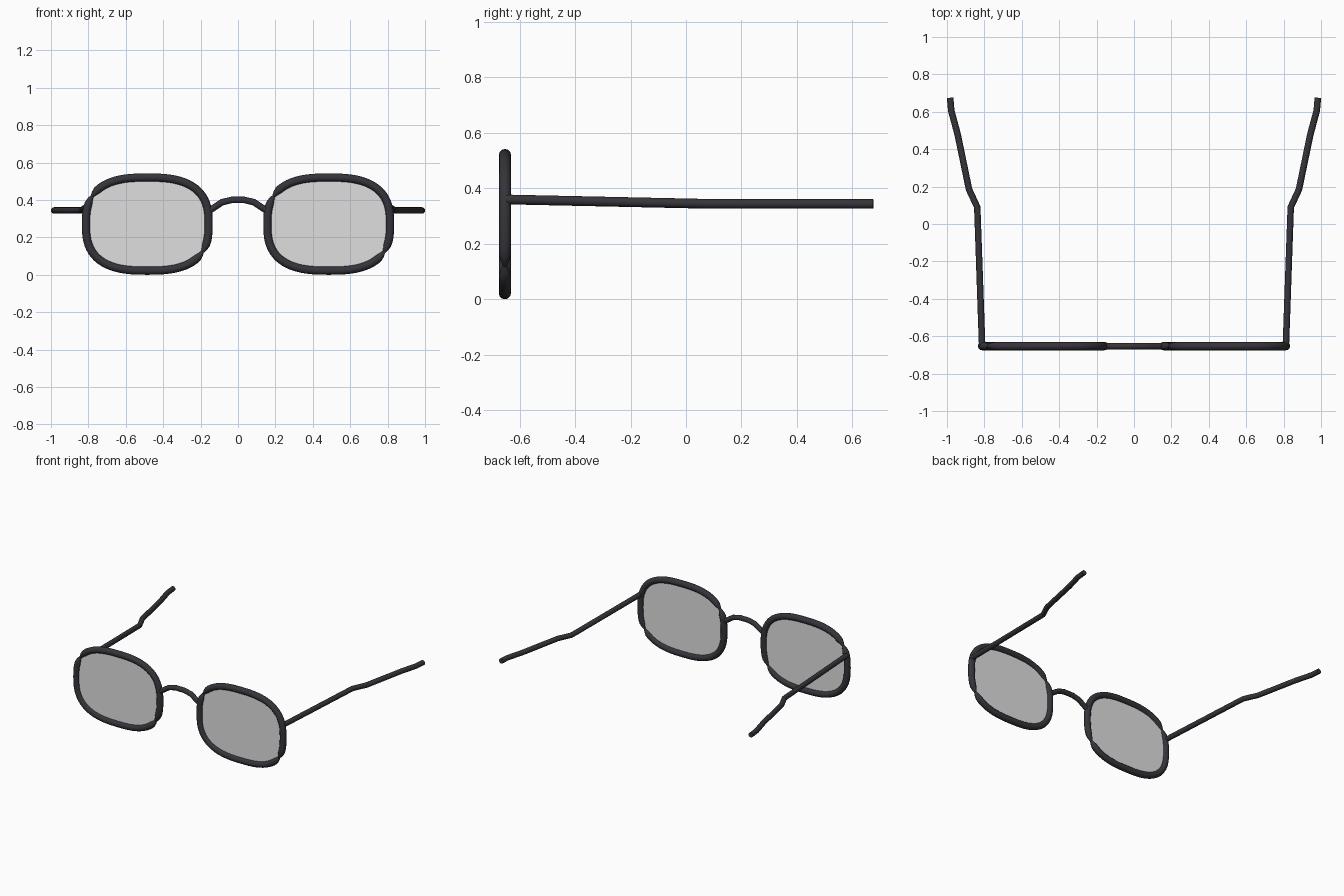
import bpy
import bmesh
from math import sin, cos, radians, copysign
from mathutils import Vector

cube = bpy.data.objects.get("Cube")
if cube:
    bpy.data.objects.remove(cube, do_unlink=True)

FRONT_Y = -0.653
LENS_X, LENS_Z = 0.485, 0.271
HALF_W, HALF_H = 0.328, 0.249
ROUND = 2 / 2.7


def make_material(name, rgb):
    mat = bpy.data.materials.new(name)
    mat.use_nodes = True
    mat.diffuse_color = (*rgb, 1)
    bsdf = mat.node_tree.nodes["Principled BSDF"]
    bsdf.inputs["Base Color"].default_value = (*rgb, 1)
    return mat


frame_mat = make_material("charcoal frame", (0.036, 0.034, 0.042))
lens_mat = make_material("pale grey glass", (0.74, 0.74, 0.74))


def outline(angle, cx):
    """Point on the rounded lens outline."""
    c, s = cos(radians(angle)), sin(radians(angle))
    return Vector((cx + HALF_W * copysign(abs(c) ** ROUND, c), FRONT_Y,
                   LENS_Z + HALF_H * copysign(abs(s) ** ROUND, s)))


def tube(name, points, radius, scales=None):
    """Round capped tube along a path, turned into a smooth mesh."""
    curve = bpy.data.curves.new(name, "CURVE")
    curve.dimensions = "3D"
    curve.bevel_depth = radius
    curve.bevel_resolution = 4
    curve.use_fill_caps = True
    spline = curve.splines.new("POLY")
    spline.points.add(len(points) - 1)
    for i, (dest, co) in enumerate(zip(spline.points, points)):
        dest.co = (*co, 1)
        dest.radius = scales[i] if scales else 1
    obj = bpy.data.objects.new(name, curve)
    bpy.context.collection.objects.link(obj)
    bpy.ops.object.select_all(action="DESELECT")
    obj.select_set(True)
    bpy.context.view_layer.objects.active = obj
    bpy.ops.object.convert(target="MESH")
    obj = bpy.context.object
    obj.name = name
    obj.data.materials.clear()
    obj.data.materials.append(frame_mat)
    bpy.ops.object.shade_smooth_by_angle(angle=radians(50))


def lens(name, cx):
    """Thin flat pane filling a rim."""
    bm = bmesh.new()
    ring = [bm.verts.new(outline(a, cx) - Vector((0, 0.003, 0)))
            for a in range(0, 360, 6)]
    face = bm.faces.new(ring)
    new = bmesh.ops.extrude_face_region(bm, geom=[face], use_keep_orig=True)
    moved = [v for v in new["geom"] if isinstance(v, bmesh.types.BMVert)]
    bmesh.ops.translate(bm, verts=moved, vec=(0, 0.006, 0))
    bmesh.ops.recalc_face_normals(bm, faces=bm.faces)
    mesh = bpy.data.meshes.new(name)
    bm.to_mesh(mesh)
    bm.free()
    mesh.materials.append(lens_mat)
    bpy.context.collection.objects.link(bpy.data.objects.new(name, mesh))


# Side arm path for the left; the right is mirrored
ARM = [(0.812, -0.65, 0.36), (0.838, 0.09, 0.344), (0.882, 0.185, 0.344),
       (0.943, 0.48, 0.344), (0.977, 0.605, 0.344), (0.983, 0.675, 0.344)]

for side, sign in (("left", 1), ("right", -1)):
    cx = sign * LENS_X
    # Each rim is two wires meeting at pinched joints
    for part, start in (("upper", -30), ("lower", 150)):
        path = [outline(start + 5 * i, cx) for i in range(37)]
        pinch = [0.4, 0.7, 0.95]
        tube(f"{side}_{part}_rim", path, 0.022,
             pinch + [1] * 31 + pinch[::-1])
    lens(f"{side}_lens", cx)
    tube(f"{side}_arm", [(sign * x, y, z) for x, y, z in ARM], 0.0175)

# Arched nose bridge
half = [(0.155, 0.342), (0.085, 0.388), (0.035, 0.4)]
arch = [(-x, z) for x, z in half] + half[::-1]
tube("nose_bridge", [(x, FRONT_Y, z) for x, z in arch], 0.0175)
